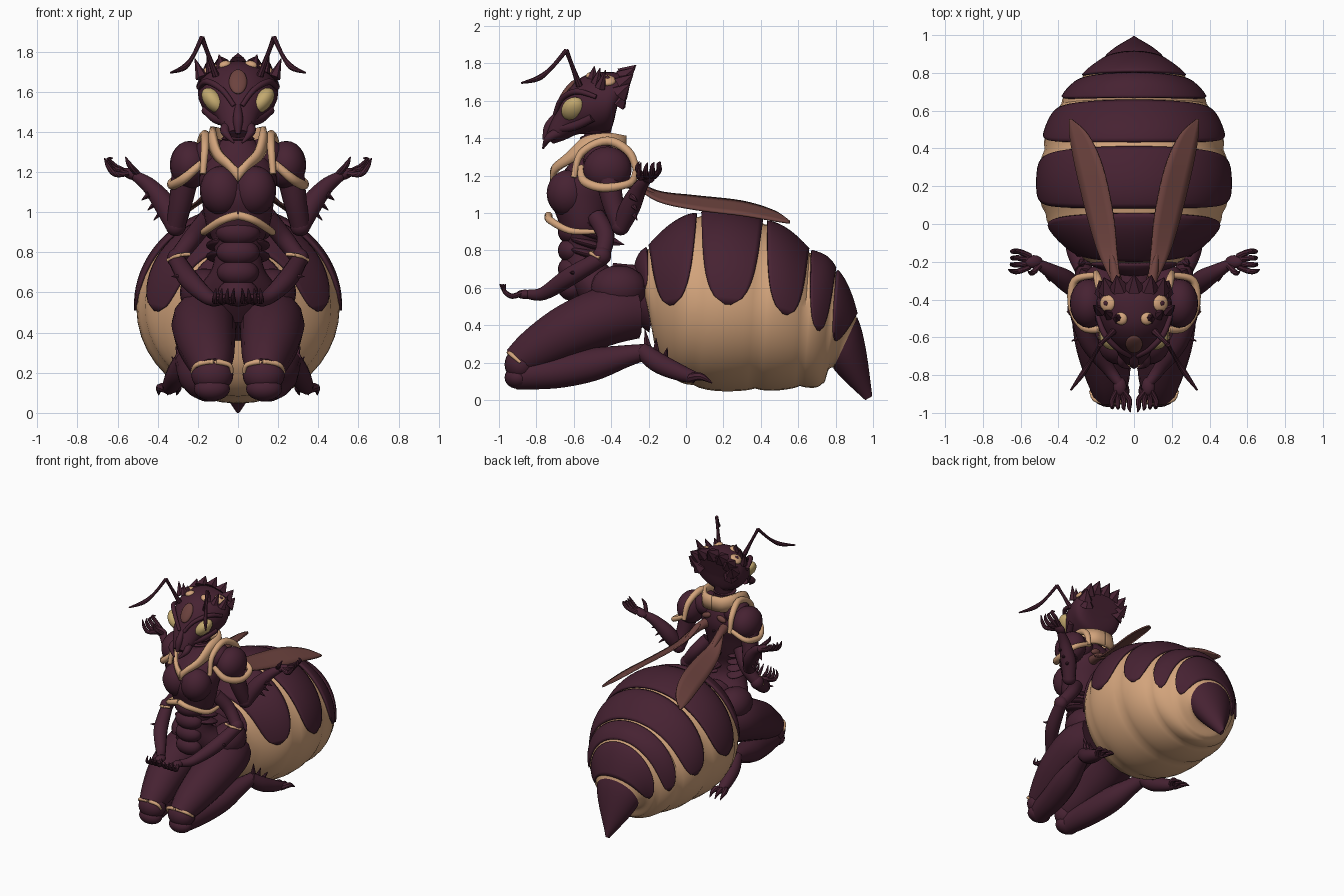
import bpy, bmesh, math
from mathutils import Vector, Matrix

if "Cube" in bpy.data.objects:
    bpy.data.objects.remove(bpy.data.objects["Cube"])


def material(name, rgb):
    mat = bpy.data.materials.new(name)
    mat.use_nodes = True
    colour = (*rgb, 1)
    mat.diffuse_color = colour
    shader = next(n for n in mat.node_tree.nodes if n.type == 'BSDF_PRINCIPLED')
    shader.inputs["Base Color"].default_value = colour
    shader.inputs["Roughness"].default_value = 0.7
    return mat


SHELL = material("dark plum shell", (.062, .016, .032))
TAN = material("tan skin", (.65, .37, .20))
EYE = material("pale gold eye", (.55, .40, .16))
WING = material("brown wing", (.15, .055, .048))
built = []


def finish(name, bm, mat, thick=0):
    bmesh.ops.recalc_face_normals(bm, faces=bm.faces)
    mesh = bpy.data.meshes.new(name)
    bm.to_mesh(mesh)
    bm.free()
    mesh.materials.append(mat)
    obj = bpy.data.objects.new(name, mesh)
    bpy.context.collection.objects.link(obj)
    if thick:
        mod = obj.modifiers.new("thickness", 'SOLIDIFY')
        mod.thickness, mod.offset = thick, 0
    built.append(obj)


def sides(name, pair):
    """Yield the name and x sign for one middle part or a mirrored pair."""
    return (("left_" + name, 1), ("right_" + name, -1)) if pair else ((name, 1),)


def skin(name, rows, mat, closed=True, thick=0, pair=False):
    """Join rows of points into a surface."""
    for label, sign in sides(name, pair):
        bm = bmesh.new()
        grid = [[bm.verts.new((p[0] * sign, p[1], p[2])) for p in row] for row in rows]
        count = len(rows[0])
        for low, high in zip(grid, grid[1:]):
            for j in range(count if closed else count - 1):
                k = (j + 1) % count
                bm.faces.new((low[j], low[k], high[k], high[j]))
        if closed:
            bm.faces.new(grid[0])
            bm.faces.new(grid[-1])
        finish(label, bm, mat, thick)


def along(pts, t):
    """Point at t on a smooth path through pts."""
    last = len(pts) - 1
    i = min(int(t), last - 1)
    f = t - i
    a, b, c, d = (pts[max(0, min(last, i + k))] for k in (-1, 0, 1, 2))
    return [q + .5 * f * (r - p + f * (2*p - 5*q + 4*r - s + f * (3*(q - r) + s - p)))
            for p, q, r, s in zip(a, b, c, d)]


def sample(pts, steps=5):
    total = (len(pts) - 1) * steps
    return [along(pts, i / steps) for i in range(total + 1)]


def tube(name, pts, mat=SHELL, pair=True, sides_n=14):
    """Limb through (x, y, z, radius) points."""
    path = sample(pts) if len(pts) > 2 else pts
    rows = []
    for i, p in enumerate(path):
        ahead = Vector(path[min(i + 1, len(path) - 1)][:3])
        aim = (ahead - Vector(path[max(i - 1, 0)][:3])).normalized()
        u = (Vector((1, 0, 0)) - aim * aim.x).normalized()
        v = aim.cross(u)
        r = max(p[3], .002)
        rows.append([Vector(p[:3]) + r * (u * math.cos(a) + v * math.sin(a))
                     for a in (math.tau * k / sides_n for k in range(sides_n))])
    skin(name, rows, mat, pair=pair)


def spike(name, base, tip, r, pair=True):
    tube(name, [(*base, r), (*tip, .002)], pair=pair, sides_n=6)


def ball(name, pos, size, mat=SHELL, pair=True, tilt=0, roll=0):
    for label, sign in sides(name, pair):
        bm = bmesh.new()
        bmesh.ops.create_uvsphere(bm, u_segments=20, v_segments=12, radius=1)
        turn = Matrix.Rotation(math.radians(roll * sign), 4, 'Y') @ Matrix.Rotation(math.radians(tilt), 4, 'X')
        place = Matrix.Translation((pos[0] * sign, pos[1], pos[2]))
        bm.transform(place @ turn @ Matrix.Diagonal((*size, 1)))
        finish(label, bm, mat)


def section(ring, a, grow=1):
    """Point on an ellipse given by two opposite (y, z) points and a half width."""
    ty, tz, by, bz, w = ring
    h = math.sin(a) * grow / 2
    return (w * math.cos(a) * grow, (ty + by) / 2 + (ty - by) * h, (tz + bz) / 2 + (tz - bz) * h)


def loft(name, rings, mat=SHELL, n=28):
    skin(name, [[section(r, math.tau * k / n) for k in range(n)] for r in sample(rings)], mat)


# Abdomen: puffy tan body, pinched between segments, most strongly on top
ABDOMEN = [(-.27, .70, -.19, .45, .10), (-.20, .80, -.14, .22, .27), (.07, .97, .04, .10, .45),
           (.42, .93, .37, .08, .455), (.66, .78, .61, .09, .37), (.80, .68, .73, .10, .27),
           (.91, .44, .79, .18, .165), (.995, .02, .96, .0, .01)]


def abdomen(t, a, extra=0):
    pinch = min(.75, max(.45, .5 + math.sin(a))) * (1 - abs(math.sin(math.pi * t)) ** .6)
    return section(along(ABDOMEN, t), a, 1 + .08 * (1 - pinch) + extra)


def abdomen_ring(t, extra=0):
    return [abdomen(t, math.tau * k / 40, extra) for k in range(40)]


skin("abdomen_body", [abdomen_ring(i / 8) for i in range(7 * 8 - 4)], TAN)
skin("tail_sting", [abdomen_ring(6.02 + .98 * i / 10, .03 + .12 * math.sin(math.pi * i / 10))
                    for i in range(11)], SHELL)

# Back plates: rounded bands wrapped over each segment, thinning towards the belly
for i, reach in enumerate((75, 92, 92, 92, 97, 102)):
    rows = []
    for j in range(41):
        v = (j / 20 - 1) * .998
        width = .458 * (1 - .28 * v * v) * math.sqrt(1 - abs(v) ** 8)
        a = math.radians(90 + v * reach)
        rows.append([abdomen(i + .5 + width * (k / 6 - 1), a, .022 - .014 * v * v) for k in range(13)])
    skin(f"abdomen_plate_{i + 1}", rows, SHELL, closed=False, thick=.016)

# Torso, neck and waist
loft("torso", [(-.50, .45, -.22, .45, .20), (-.60, .58, -.26, .60, .21), (-.65, .72, -.42, .72, .13),
               (-.65, .85, -.45, .82, .12), (-.68, .95, -.42, .93, .16), (-.72, 1.08, -.38, 1.05, .18),
               (-.67, 1.2, -.34, 1.18, .19), (-.59, 1.3, -.36, 1.3, .13), (-.55, 1.36, -.42, 1.36, .08)])
tube("waist", [(0, -.42, .62, .12), (0, -.27, .58, .15), (0, -.15, .55, .2)], pair=False)
tube("neck", [(0, -.49, 1.3, .085), (0, -.48, 1.39, .07), (0, -.46, 1.5, .075)], pair=False)
for i in range(4):
    ball(f"neck_ring_{i + 1}", (0, -.485, 1.33 + i * .035), (.083, .083, .02), pair=False)
for i in range(4):
    ball(f"belly_plate_{i + 1}", (0, -.61, .6 + i * .1), (.1 + i * .004, .075, .07), pair=False)
ball("chest_plate", (.08, -.63, 1.105), (.11, .115, .125), roll=8)
ball("shoulder_muscle", (.13, -.45, 1.28), (.1, .1, .09))
ball("shoulder_blade_patch", (.065, -.35, 1.24), (.04, .02, .022), WING, roll=20)
ball("hip_plate", (.17, -.36, .6), (.12, .15, .12))
for i in range(4):
    ball(f"rib_plate_{i + 1}", (.09, -.52, .78 + i * .055), (.07, .1, .022), tilt=-15)
    spike(f"back_spine_{i + 1}", (0, -.4, .85 + i * .1), (0, -.33, .83 + i * .1), .03, pair=False)

# Tan trim on the chest, and a standing collar band
tube("chest_trim", [(0, -.735, .985, .022), (.08, -.725, .96, .02), (.165, -.62, .905, .018),
                    (.17, -.48, .9, .012)], TAN)
COLLAR = [(0, -.715, 1.185, .035), (.045, -.70, 1.235, .024), (.1, -.635, 1.285, .03), (.13, -.54, 1.35, .055),
          (.13, -.42, 1.365, .06), (.075, -.345, 1.36, .055), (0, -.33, 1.36, .055)]
skin("collar", [[(x, y, z - h), (x * 1.03, y, z), (x * .93, y, z + h)] for x, y, z, h in sample(COLLAR)],
     TAN, closed=False, thick=.026, pair=True)
tube("shoulder_trim", [(.175, -.6, 1.19, .016), (.165, -.56, 1.32, .02), (.165, -.42, 1.385, .024),
                       (.19, -.3, 1.32, .022), (.2, -.26, 1.2, .016)], TAN)

# Shoulder pads
ball("shoulder_pad", (.24, -.42, 1.235), (.1, .13, .12))
tube("pad_rim", [(.18, -.56, 1.245, .018), (.265, -.545, 1.17, .024), (.325, -.44, 1.135, .024),
                 (.315, -.3, 1.16, .02), (.2, -.27, 1.22, .016)], TAN)

# Raised upper arms
tube("upper_arm", [(.26, -.42, 1.2, .07), (.285, -.39, 1.05, .058), (.31, -.35, .93, .048)])
ball("elbow", (.31, -.35, .93), (.05, .05, .05))
tube("forearm", [(.31, -.35, .92, .045), (.36, -.3, 1.03, .056), (.44, -.25, 1.13, .04), (.51, -.21, 1.18, .026)])
ball("palm", (.53, -.2, 1.19), (.05, .035, .028), roll=-20)
for i in range(4):
    y = -.25 + i * .035
    tube(f"finger_{i + 1}", [(.55, y * .5 - .1, 1.195, .017), (.61, y, 1.19 + i * .012, .015),
                             (.645, y, 1.225 + i * .012, .012), (.665 - i * .014, y + .01, 1.27, .003)], sides_n=8)
tube("thumb", [(.5, -.22, 1.19, .016), (.54, -.26, 1.235, .014), (.56, -.25, 1.275, .003)], sides_n=8)
for i in range(3):
    spike(f"forearm_spine_{i + 1}", (.37 + i * .035, -.29, 1.01 + i * .04), (.42 + i * .03, -.26, .96 + i * .05), .02)

# Lower arms, reaching forward
tube("lower_upper_arm", [(.14, -.48, .98, .05), (.22, -.43, .88, .048), (.305, -.45, .77, .042)])
ball("lower_elbow", (.305, -.45, .77), (.048, .05, .05))
tube("lower_elbow_trim", [(.24, -.5, .79, .009), (.295, -.51, .785, .01), (.35, -.46, .76, .009)], TAN)
tube("lower_forearm", [(.305, -.45, .76, .042), (.24, -.62, .66, .05), (.14, -.76, .57, .036), (.08, -.84, .565, .026)])
ball("lower_palm", (.075, -.86, .565), (.035, .05, .025))
for i in range(4):
    x = .025 + i * .03
    tube(f"lower_finger_{i + 1}", [(.06 + i * .01, -.88, .57, .015), (x, -.93, .555, .014),
                                   (x, -.97, .58, .011), (x - .005, -.995 + i * .01, .62, .003)], sides_n=8)
spike("lower_arm_spine", (.25, -.58, .68), (.33, -.62, .68), .025)

# Kneeling legs
tube("thigh", [(.14, -.27, .47, .145), (.17, -.42, .45, .16), (.163, -.62, .37, .15),
               (.14, -.8, .27, .12), (.13, -.91, .2, .085)])
ball("knee", (.128, -.885, .19), (.105, .085, .09))
tube("knee_trim", [(.03, -.915, .2, .008), (.045, -.935, .24, .012), (.125, -.945, .255, .014),
                   (.205, -.93, .24, .012), (.23, -.885, .2, .008)], TAN)
tube("shin", [(.13, -.91, .13, .075), (.165, -.7, .15, .09), (.21, -.5, .19, .09),
              (.25, -.32, .235, .06), (.275, -.2, .26, .042)])
ball("knee_pad", (.13, -.9, .12), (.09, .07, .06))
tube("foot", [(.27, -.24, .27, .045), (.3, -.15, .2, .055), (.33, -.03, .145, .045), (.345, .05, .12, .03)])
for i in range(3):
    x = .3 + i * .045
    tube(f"toe_{i + 1}", [(.335 + i * .01, .02, .12, .025), (x, .08, .125, .02), (x + .005, .14, .09, .003)], sides_n=8)
    spike(f"heel_spur_{i + 1}", (.27, -.2 + i * .04, .25 - i * .03), (.29 + i * .02, -.22 + i * .06, .38 - i * .05), .03)

# Head with a flared crown
HEAD = [(-.31, 1.74, -.37, 1.56, .165), (-.42, 1.755, -.40, 1.45, .2), (-.54, 1.735, -.46, 1.42, .185),
        (-.63, 1.66, -.52, 1.42, .155), (-.69, 1.55, -.58, 1.42, .11), (-.73, 1.47, -.65, 1.39, .08),
        (-.75, 1.41, -.71, 1.37, .05)]
loft("head", HEAD)
for i, a in enumerate(range(-30, 211, 30)):
    base = Vector(section(along(HEAD, .3), math.radians(a), .9))
    tip = Vector(section(HEAD[0], math.radians(a), 1.12)) + Vector((0, .04, .04))
    spike(f"crown_spike_{i + 1}", base, tip, .055, pair=False)
for i in range(3):
    spike(f"crown_bump_{i + 1}", (.18 - i * .05, -.46 - i * .02, 1.67 + i * .025),
          (.215 - i * .06, -.43 - i * .03, 1.765 + i * .01), .032)
ball("eye", (.122, -.603, 1.555), (.046, .062, .077), EYE, tilt=-22, roll=40)
tube("brow", [(.02, -.7, 1.53, .012), (.08, -.665, 1.61, .014), (.155, -.585, 1.65, .016), (.195, -.48, 1.62, .012)])
tube("cheek", [(.05, -.7, 1.45, .022), (.105, -.6, 1.465, .026), (.16, -.5, 1.51, .024)])
tube("mandible", [(.05, -.68, 1.43, .03), (.065, -.735, 1.4, .022), (.02, -.765, 1.345, .005)])
tube("snout_ridge", [(0, -.69, 1.53, .015), (0, -.735, 1.46, .025), (0, -.755, 1.39, .012)], pair=False)
ball("forehead_gem", (0, -.637, 1.65), (.045, .018, .075), WING, pair=False, tilt=-36)
for i, (x, y, z) in enumerate(((.14, -.42, 1.708), (.068, -.5, 1.732))):
    ball(f"crown_spot_{i + 1}", (x, y, z), (.045 - i * .01, .045 - i * .01, .022), TAN, roll=30 - i * 15)
ball("crown_spot_center", (.146, -.42, 1.718), (.016, .016, .016))

# Antennae
tube("antenna_base", [(.11, -.57, 1.68, .018), (.15, -.61, 1.79, .011), (.18, -.64, 1.87, .013)], sides_n=8)
tube("antenna_tip", [(.18, -.64, 1.87, .012), (.225, -.72, 1.775, .011), (.27, -.79, 1.72, .015),
                     (.335, -.88, 1.695, .005)], sides_n=8)

# Wings, tilted down towards the outer edge
VEIN = [(.1, -.29, 1.17, .025), (.14, -.15, 1.09, .05), (.18, .05, 1.055, .07),
        (.237, .3, 1.025, .073), (.29, .47, .985, .05), (.335, .555, .95, .006)]
skin("wing", [[(x + s * w, y, z - s * w * .5) for s in (-1, -.5, 0, .5, 1)] for x, y, z, w in sample(VEIN)],
     WING, closed=False, thick=.012, pair=True)
tube("wing_root", [(.08, -.36, 1.17, .035), (.1, -.27, 1.15, .028), (.12, -.15, 1.09, .012)], WING)

# Smooth shading with crisp edges
bpy.ops.object.select_all(action='DESELECT')
for obj in built:
    obj.select_set(True)
bpy.context.view_layer.objects.active = built[0]
bpy.ops.object.shade_smooth_by_angle(angle=math.radians(40))
